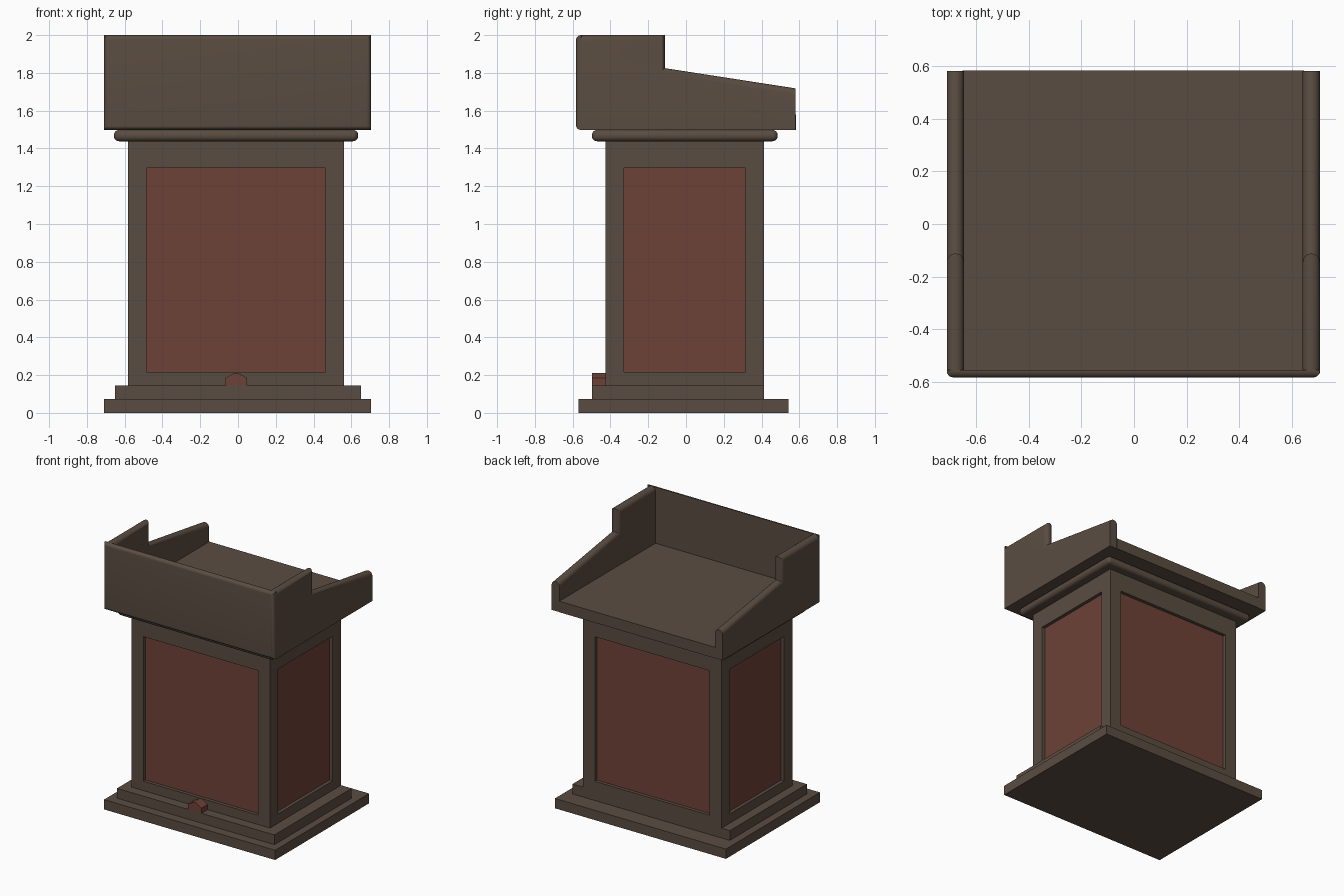
import bpy, bmesh, math
from mathutils import Vector

if "Cube" in bpy.data.objects:
    bpy.data.objects.remove(bpy.data.objects["Cube"])


def material(name, rgb):
    m = bpy.data.materials.new(name)
    m.diffuse_color = (*rgb, 1)
    m.use_nodes = True
    m.node_tree.nodes["Principled BSDF"].inputs["Base Color"].default_value = m.diffuse_color
    return m


BROWN = material("dark_brown_wood", (0.102, 0.073, 0.053))
RED = material("red_brown_wood", (0.155, 0.054, 0.038))


def finish(name, bm, mats, smooth=False):
    bmesh.ops.recalc_face_normals(bm, faces=bm.faces[:])
    me = bpy.data.meshes.new(name)
    bm.to_mesh(me)
    bm.free()
    ob = bpy.data.objects.new(name, me)
    bpy.context.collection.objects.link(ob)
    for m in mats:
        me.materials.append(m)
    if smooth:
        bpy.ops.object.select_all(action='DESELECT')
        ob.select_set(True)
        bpy.context.view_layer.objects.active = ob
        bpy.ops.object.shade_smooth_by_angle(angle=math.radians(35))
    return ob


def box_mesh(x0, x1, y0, y1, z0, z1):
    bm = bmesh.new()
    bmesh.ops.create_cube(bm, size=1)
    for v in bm.verts:
        v.co = Vector((x1 if v.co.x > 0 else x0, y1 if v.co.y > 0 else y0,
                       z1 if v.co.z > 0 else z0))
    return bm


def bevel(bm, edges, width, segments):
    bmesh.ops.bevel(bm, geom=edges, offset=width, segments=segments,
                    profile=0.5, affect='EDGES')


def loft(name, rings, mat, smooth=False):
    """Skin matching closed rings and cap both ends."""
    bm = bmesh.new()
    vr = [[bm.verts.new(p) for p in r] for r in rings]
    n = len(vr[0])
    for a, b in zip(vr, vr[1:]):
        for i in range(n):
            bm.faces.new((a[i], a[(i + 1) % n], b[(i + 1) % n], b[i]))
    bm.faces.new(vr[0])
    bm.faces.new(vr[-1])
    return finish(name, bm, [mat], smooth)


# stepped base
finish("base_slab", box_mesh(-0.71, 0.705, -0.568, 0.542, 0, 0.073), [BROWN])
finish("base_step", box_mesh(-0.652, 0.65, -0.498, 0.413, 0.073, 0.146), [BROWN])

# body with a recessed coloured panel on each of its four sides
bm = box_mesh(-0.583, 0.562, -0.425, 0.413, 0.146, 1.44)
sides = [f for f in bm.faces if abs(f.normal.z) < 0.5]
bmesh.ops.inset_individual(bm, faces=sides, thickness=0.138, depth=0)
for f in sides:
    mid = f.calc_center_median().z
    for v in f.verts:
        v.co.z = 1.297 if v.co.z > mid else 0.216
for f in bmesh.ops.extrude_discrete_faces(bm, faces=sides)["faces"]:
    f.normal_update()
    f.material_index = 1
    bmesh.ops.translate(bm, verts=f.verts[:], vec=-f.normal * 0.025)
finish("body", bm, [BROWN, RED])

# rounded moulding under the desk
bm = box_mesh(-0.657, 0.636, -0.498, 0.485, 1.438, 1.498)
bevel(bm, bm.edges[:], 0.027, 5)
finish("moulding", bm, [BROWN], True)

# desk floor
finish("desk_floor", box_mesh(-0.65, 0.645, -0.56, 0.582, 1.498, 1.58), [BROWN])

# front board, rounded along its outer edges
bm = box_mesh(-0.71, 0.705, -0.582, -0.554, 1.498, 2.0)
bevel(bm, [e for e in bm.edges if all(v.co.y < -0.57 for v in e.verts)], 0.025, 5)
finish("front_board", bm, [BROWN], True)


# side boards: stepped and sloped profile with a half-round top edge
def side_ring(x, d):
    s = (1.825 - 1.718) / 0.69
    k = d * math.sqrt(1 + s * s)
    yc = -0.112 - d
    return [(x, -0.56, 1.498), (x, 0.58, 1.498), (x, 0.58, 1.718 - k),
            (x, yc, 1.825 + s * d - k), (x, yc, 2.0 - d), (x, -0.56, 2.0 - d)]


R, N = 0.0325, 12
for name, xc in (("left_side_board", -0.6775), ("right_side_board", 0.6725)):
    rings = []
    for i in range(N + 1):
        a = math.pi * i / N
        rings.append(side_ring(xc - R * math.cos(a), R * (1 - math.sin(a))))
    loft(name, rings, BROWN, True)

# small peaked block at the foot of the front
outline = [(-0.065, 0.146), (0.047, 0.146), (0.047, 0.186),
           (0.0, 0.212), (-0.018, 0.212), (-0.065, 0.186)]
loft("front_block", [[(x, y, z) for x, z in outline] for y in (-0.498, -0.42)], RED)
